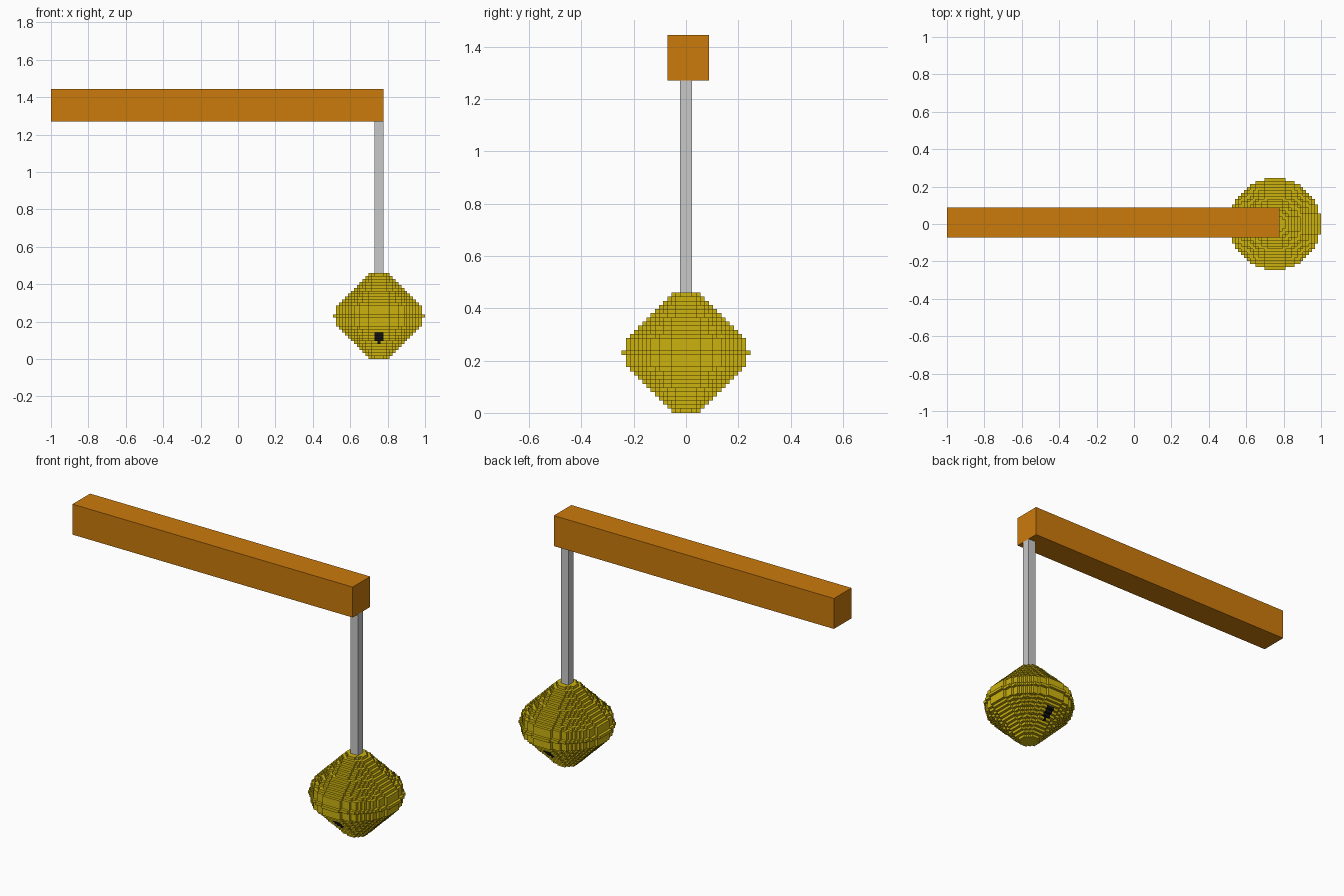
import bpy, bmesh
from mathutils import Vector

if "Cube" in bpy.data.objects:
    bpy.data.objects.remove(bpy.data.objects["Cube"], do_unlink=True)

V = 2 / 126                              # size of one block
CENTRE_X = -1 + 110.5 * V                # axis of the rod and the ball


def material(name, rgb):
    lin = [(c / 255 / 12.92 if c < 11 else ((c / 255 + 0.055) / 1.055) ** 2.4) for c in rgb]
    m = bpy.data.materials.new(name)
    m.use_nodes = True
    m.diffuse_color = (*lin, 1)
    bsdf = next(n for n in m.node_tree.nodes if n.type == 'BSDF_PRINCIPLED')
    bsdf.inputs["Base Color"].default_value = (*lin, 1)
    return m


orange = material("orange", (203, 122, 12))
grey = material("light grey", (200, 200, 200))
yellow = material("yellow", (204, 178, 15))
black = material("black", (20, 20, 20))


def add_object(name, bm, mats):
    mesh = bpy.data.meshes.new(name)
    bm.to_mesh(mesh)
    bm.free()
    for m in mats:
        mesh.materials.append(m)
    ob = bpy.data.objects.new(name, mesh)
    bpy.context.collection.objects.link(ob)
    return ob


def box(name, lo, hi, mat):
    lo, hi = Vector(lo), Vector(hi)
    bm = bmesh.new()
    bmesh.ops.create_cube(bm, size=1)
    bmesh.ops.scale(bm, vec=hi - lo, verts=bm.verts)
    bmesh.ops.translate(bm, vec=(lo + hi) / 2, verts=bm.verts)
    return add_object(name, bm, [mat])


# Horizontal beam and hanging rod
box("beam", (-1, -4.5 * V, 80 * V), (-1 + 112 * V, 5.5 * V, 91 * V), orange)
box("rod", (CENTRE_X - 1.5 * V, -1.5 * V, 29 * V),
    (CENTRE_X + 1.5 * V, 1.5 * V, 80 * V), grey)


# Stepped ball: stacked block discs, a short drum between two cones
def disc_radius(layer):
    k = abs(layer - 14)
    if k == 0:
        return 15.5
    return 14.5 if k <= 3 else 17.5 - k


cells = set()
for layer in range(29):
    r = disc_radius(layer)
    for x in range(-15, 16):
        for y in range(-15, 16):
            if x * x + y * y <= r * r:
                cells.add((x, y, layer))


def is_slot(x, layer):
    """Dark keyhole mark on the front and back of the lower cone."""
    return (6 <= layer <= 8 and abs(x) <= 1) or (layer == 5 and x == 0)


bm = bmesh.new()
for x, y, z in cells:
    middle = Vector((x, y, z + 0.5))
    for axis in range(3):
        for sign in (-1, 1):
            n = Vector((0, 0, 0))
            n[axis] = sign
            if (x + int(n.x), y + int(n.y), z + int(n.z)) in cells:
                continue
            # Only outer block sides get a face
            u = Vector((0, 0, 0))
            u[(axis + 1) % 3] = 0.5
            w = n.cross(u)
            c = middle + n / 2
            corners = [c - u - w, c + u - w, c + u + w, c - u + w]
            face = bm.faces.new([bm.verts.new(p * V) for p in corners])
            face.material_index = 1 if is_slot(x, z) else 0
bmesh.ops.remove_doubles(bm, verts=bm.verts, dist=V * 0.01)
bmesh.ops.translate(bm, vec=(CENTRE_X, 0, 0), verts=bm.verts)
add_object("stepped_ball", bm, [yellow, black])
